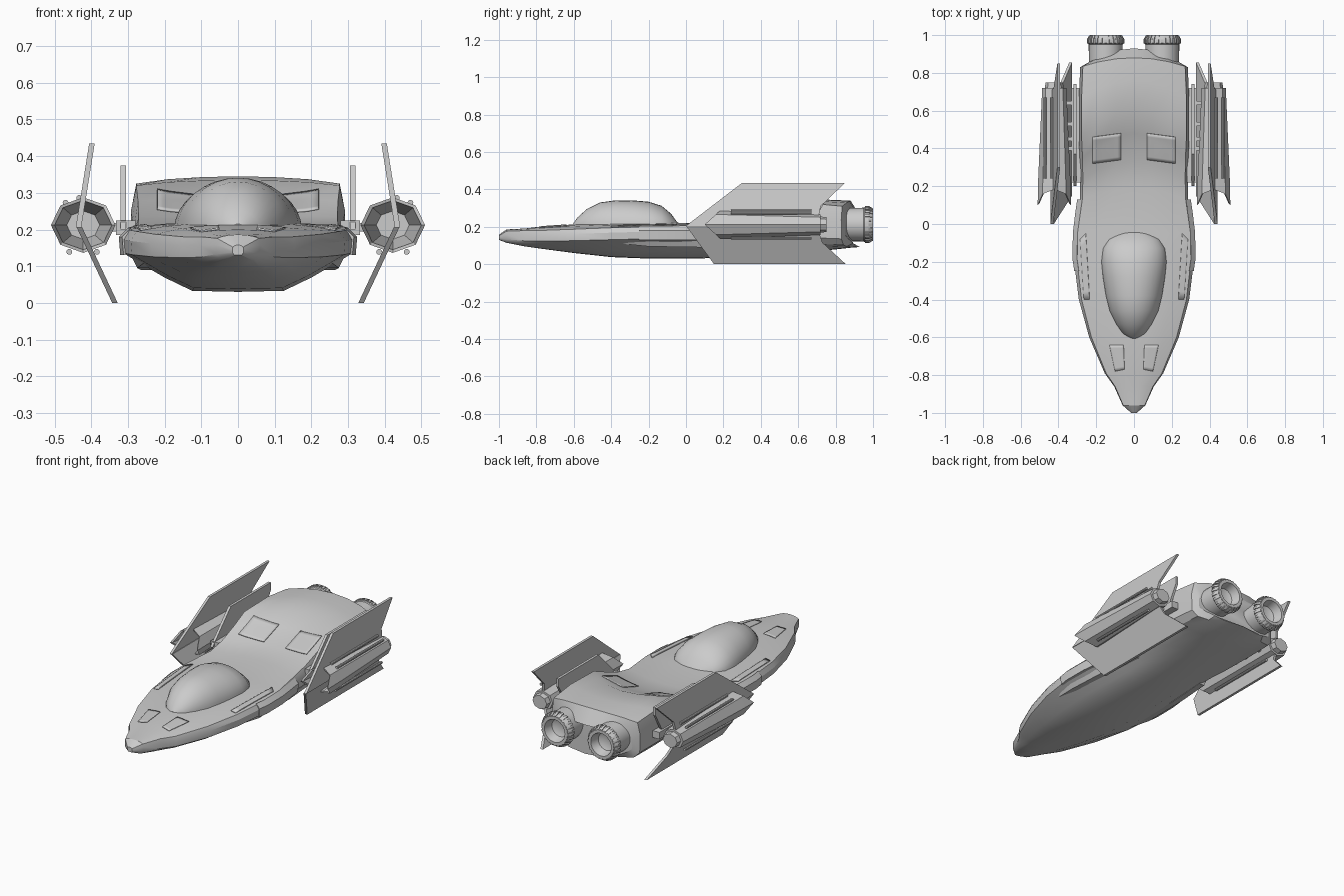
import bpy, bmesh, math
from mathutils import Vector

if "Cube" in bpy.data.objects:
    bpy.data.objects.remove(bpy.data.objects["Cube"])


def make(name, verts, faces, mirror=False):
    me = bpy.data.meshes.new(name)
    me.from_pydata(verts, [], faces)
    bm = bmesh.new()
    bm.from_mesh(me)
    bmesh.ops.remove_doubles(bm, verts=bm.verts, dist=1e-5)
    bmesh.ops.recalc_face_normals(bm, faces=bm.faces)
    bm.to_mesh(me)
    bm.free()
    ob = bpy.data.objects.new(name, me)
    bpy.context.collection.objects.link(ob)
    if mirror:
        ob.modifiers.new("mirror", 'MIRROR')
    return ob


def loft(name, rings, mirror=False):
    n = len(rings[0])
    verts = [v for r in rings for v in r]
    faces = [(i * n + j, i * n + (j + 1) % n, (i + 1) * n + (j + 1) % n, (i + 1) * n + j)
             for i in range(len(rings) - 1) for j in range(n)]
    faces += [tuple(range(n)), tuple(range(len(verts) - n, len(verts)))]
    return make(name, verts, faces, mirror)


def plate(name, pts, x_of_z, t):
    """Leaning flat plate from a (y, z) outline, mirrored to both sides."""
    return loft(name, [[(x_of_z(z) + s * t / 2, y, z) for y, z in pts] for s in (-1, 1)], True)


def lathe(name, profile, cx, cz, n):
    """Round part along y from (radius, y) points."""
    return loft(name, [[(cx + r * math.cos(2 * math.pi * i / n), y, cz + r * math.sin(2 * math.pi * i / n))
                        for i in range(n)] for r, y in profile], True)


def box(name, x0, x1, y0, y1, z0, z1):
    return loft(name, [[(x0, y, z0), (x1, y, z0), (x1, y, z1), (x0, y, z1)] for y in (y0, y1)], True)


# Hull: y, sweep of the edges, half width, top, deck edge, rim bottom, keel half width, keel
stations = [
    (-1.0, 0, .015, .158, .152, .135, .01, .13),
    (-.96, 0, .06, .186, .176, .125, .04, .115),
    (-.86, 0, .105, .191, .18, .115, .06, .095),
    (-.79, 0, .155, .20, .18, .113, .07, .085),
    (-.6, 0, .237, .213, .187, .115, .10, .06),
    (-.4, 0, .292, .22, .195, .12, .12, .038),
    (-.2, 0, .317, .222, .20, .125, .125, .03),
    (-.05, 0, .315, .222, .205, .125, .125, .03),
    (.19, .06, .287, .215, .213, .12, .125, .033),
    (.33, .1, .285, .235, .235, .12, .12, .04),
    (.48, .14, .287, .285, .278, .12, .12, .05),
    (.6, .16, .292, .335, .32, .115, .12, .06),
    (.76, .1, .292, .345, .325, .11, .12, .075),
    (.88, .05, .285, .34, .31, .105, .12, .088),
    (.93, .08, .25, .26, .24, .14, .12, .092)]
rings = []
for y, k, w, zt, ze, zs, bw, zb in stations:
    mid = (ze * .65 + zs * .35)
    half = [(.33 * w, zt - .1 * (zt - ze)), (.66 * w, zt - .4 * (zt - ze)), (.95 * w, ze), (w, mid),
            (.99 * w, zs + .15 * (ze - zs)), (.88 * w, zs - .1 * (zs - zb)),
            (.5 * (.88 * w + bw), zb + .42 * (zs - zb)), (bw, zb + .03 * (zs - zb))]
    loop = [(0, zt)] + half + [(0, zb)] + [(-x, z) for x, z in reversed(half)]
    rings.append([(x, y - k * (x / w) ** 2, z) for x, z in loop])
hull = loft("hull", rings)

# Cockpit canopy: y, half width, top
dome = [(-.605, .02, .215), (-.58, .06, .25), (-.53, .095, .295), (-.46, .13, .33), (-.38, .15, .341),
        (-.28, .166, .341), (-.2, .174, .334), (-.13, .166, .312), (-.08, .135, .27), (-.045, .07, .222)]
loft("canopy", [[(w * math.cos(math.pi * i / 16), y, .2 + (zt - .2) * math.sin(math.pi * i / 16))
                 for i in range(17)] for y, w, zt in dome])

# Side armour strips along the rim
loft("side_armour", [[(w - .03, y, .13), (w, y, .13), (w + .004, y, .18), (w - .02, y, .204)]
                     for y, w in ((-.25, .312), (-.19, .321), (-.05, .32), (.05, .308), (.13, .297))], True)
# Underside intake fairings
loft("belly_fairing", [[(x - .03, y, .13), (x, y, .125), (x - .015, y, z), (x - .05, y, z)]
                       for y, x, z in ((-.35, .27, .11), (-.2, .29, .095), (.1, .28, .09), (.3, .265, .09))], True)


# Thin panels laid onto the hull surface
def panel(name, corners, n=8):
    a, b, c, d = [Vector(p) for p in corners]
    verts, faces = [], []
    for i in range(n + 1):
        for j in range(n + 1):
            u, v = i / n, j / n
            p = (a * (1 - u) + b * u) * (1 - v) + (d * (1 - u) + c * u) * v
            hit, loc, nor, idx = hull.ray_cast((p.x, p.y, 1), (0, 0, -1))
            verts.append((p.x, p.y, loc.z + .002))
    m = n + 1
    faces = [(i * m + j, i * m + j + 1, (i + 1) * m + j + 1, (i + 1) * m + j)
             for i in range(n) for j in range(n)]
    ob = make(name, verts, faces, True)
    sol = ob.modifiers.new("thickness", 'SOLIDIFY')
    sol.thickness, sol.offset = .005, 0


bpy.context.view_layer.update()
panel("nose_panel", [(.05, -.77), (.1, -.78), (.13, -.64), (.055, -.64)])
panel("deck_panel", [(.235, -.4), (.265, -.4), (.285, -.08), (.255, -.05)])
panel("ramp_hatch", [(.07, .34), (.22, .32), (.22, .46), (.07, .48)])

# Main engines with hollow nozzles and ribbed collars
lathe("engine", [(.088, .8), (.09, .95), (.094, .955), (.094, .975), (.083, 1.0),
                 (.066, 1.0), (.052, .95), (.03, .94)], .15, .212, 32)
verts, faces = [], []
for i in range(24):
    a = 2 * math.pi * i / 24
    base = len(verts)
    for da in (-.07, .07):
        for r, y in ((.085, .955), (.1, .957), (.1, .977), (.087, .999), (.08, .999)):
            verts.append((.15 + r * math.cos(a + da), y, .212 + r * math.sin(a + da)))
    faces += [tuple(range(base, base + 5)), tuple(range(base + 5, base + 10))]
    faces += [(base + j, base + (j + 1) % 5, base + 5 + (j + 1) % 5, base + 5 + j) for j in range(5)]
make("collar_ribs", verts, faces, True)


# Eight-sided side pods with swept, open mouths
def pod_ring(r, y, sweep):
    out = []
    for i in range(8):
        a = math.pi * i / 4
        dz = r * .86 * math.sin(a)
        out.append((.422 + r * math.cos(a), y + sweep * abs(dz), .212 + dz))
    return out


loft("side_pod", [pod_ring(.045, .36, 0), pod_ring(.078, .11, 1.1), pod_ring(.088, .1, 1.1),
                  pod_ring(.086, .22, .2), pod_ring(.064, .72, 0), pod_ring(.05, .72, 0),
                  pod_ring(.046, .75, 0)], True)

# Fins above and below each pod, and the inner shield plate
plate("upper_fin", [(0, .205), (.3, .435), (.85, .435), (.72, .31), (.7, .205)],
      lambda z: .435 - (z - .205) * .16, .015)
plate("lower_fin", [(0, .205), (.15, 0), (.855, 0), (.73, .115), (.7, .205)],
      lambda z: .432 - (.205 - z) * .47, .015)
plate("inner_shield", [(.2, .2), (.37, .375), (.74, .375), (.74, .33), (.66, .19)], lambda z: .313, .015)

# Pod mounts and clamp rods
box("mount_rail", .28, .332, .22, .72, .185, .225)
for y in (.4, .45, .53, .64):
    box("mount_peg", .32, .365, y - .01, y + .01, .195, .218)
for x, z in ((.433, .286), (.385, .139), (.47, .273), (.46, .139)):
    lathe("clamp_rod", [(.008, .24), (.008, .67)], x, z, 10)

# Smooth curved parts, keep hard edges
bpy.ops.object.select_all(action='SELECT')
bpy.context.view_layer.objects.active = hull
bpy.ops.object.shade_smooth_by_angle(angle=math.radians(28))
